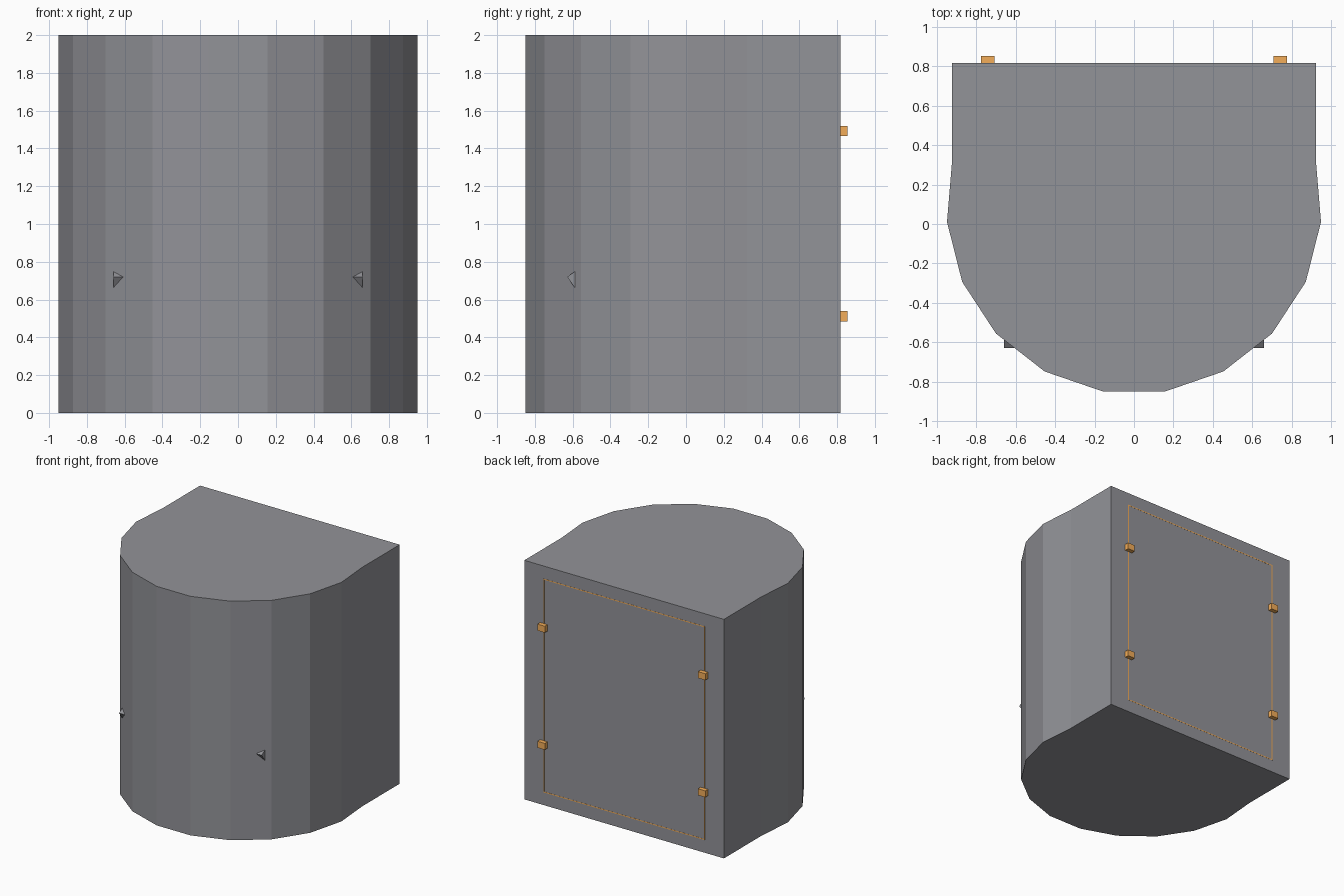
import bpy, bmesh
from math import sin, cos, pi
from mathutils import Vector

if "Cube" in bpy.data.objects:
    bpy.data.objects.remove(bpy.data.objects["Cube"])


def material(name, color):
    mat = bpy.data.materials.new(name)
    mat.diffuse_color = (*color, 1)
    mat.use_nodes = True
    mat.node_tree.nodes["Principled BSDF"].inputs["Base Color"].default_value = mat.diffuse_color
    return mat


orange = material("orange", (0.9, 0.42, 0.1))
dark_grey = material("dark_grey", (0.29, 0.292, 0.315))


def prism(name, pts, offset, mat):
    """Extrude a closed outline of 3D points along an offset."""
    bm = bmesh.new()
    face = bm.faces.new([bm.verts.new(p) for p in pts])
    res = bmesh.ops.extrude_face_region(bm, geom=[face], use_keep_orig=True)
    new = [g for g in res["geom"] if isinstance(g, bmesh.types.BMVert)]
    bmesh.ops.translate(bm, verts=new, vec=Vector(offset))
    bmesh.ops.recalc_face_normals(bm, faces=bm.faces[:])
    mesh = bpy.data.meshes.new(name)
    bm.to_mesh(mesh)
    bm.free()
    mesh.materials.append(mat)
    obj = bpy.data.objects.new(name, mesh)
    bpy.context.collection.objects.link(obj)
    return obj


def box(name, x0, x1, y0, y1, z0, z1, mat):
    return prism(name, [(x0, y0, z0), (x1, y0, z0), (x1, y1, z0), (x0, y1, z0)],
                 (0, 0, z1 - z0), mat)


# Capsule hull: 12 corners of a 19-sided cylinder, running into a square back
R, CY, BACK = 0.953, 0.089, 0.818
arc = [(R * sin(a), CY - R * cos(a), 0)
       for a in ((i + 0.5) * 2 * pi / 19 for i in range(-6, 6))]
w = arc[-1][0]
prism("hull", arc + [(w, BACK, 0), (-w, BACK, 0)], (0, 0, 2), dark_grey)

# Tilted console inside, its front corners poking through the curved hull
apex, up, down = Vector((-0.66, -0.629, 0.72)), Vector((0, 0.82, 0.575)), Vector((0, 0.575, -0.82))
L, T = 0.3, 0.1
prism("console", [apex, apex + up * L, apex + up * L + down * T, apex + down * T],
      (1.32, 0, 0), dark_grey)

# Hairline coloured seam around the back door
DX, Z0, Z1, S = 0.743, 0.11, 1.89, 0.004
Y0, Y1 = BACK - 0.01, BACK + 0.001
for side, s in (("left", -1), ("right", 1)):
    box("door_seam_" + side, s * DX - S, s * DX + S, Y0, Y1, Z0 - S, Z1 + S, orange)
for end, z in (("bottom", Z0), ("top", Z1)):
    box("door_seam_" + end, -DX + S, DX - S, Y0, Y1, z - S, z + S, orange)

# Four clips on the door seam
for side, s in (("left", -1), ("right", 1)):
    for end, z in (("lower", 0.512), ("upper", 1.492)):
        box(f"clip_{end}_{side}", s * DX - 0.034, s * DX + 0.034, BACK - 0.02, 0.854,
            z - 0.027, z + 0.027, orange)
